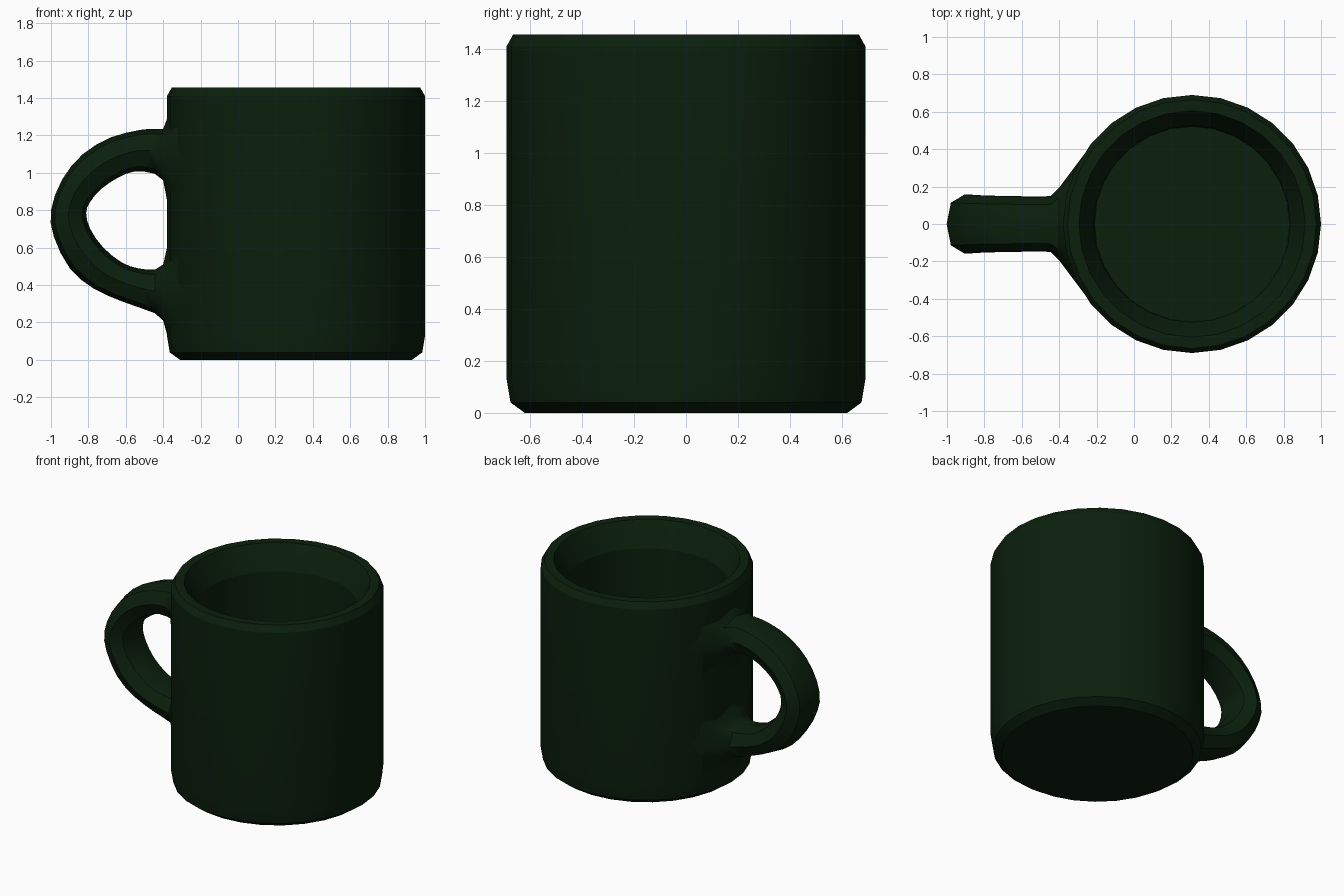
import bpy, bmesh, math
from mathutils import Vector

if "Cube" in bpy.data.objects:
    bpy.data.objects.remove(bpy.data.objects["Cube"])

CX, R, SIDES = 0.31, 0.69, 28

green = bpy.data.materials.new("dark green glaze")
green.diffuse_color = (0.0032, 0.0140, 0.0038, 1)
green.use_nodes = True
green.node_tree.nodes["Principled BSDF"].inputs["Base Color"].default_value = green.diffuse_color


def finish(bm, name, angle):
    bmesh.ops.recalc_face_normals(bm, faces=bm.faces)
    me = bpy.data.meshes.new(name)
    bm.to_mesh(me)
    bm.free()
    me.materials.append(green)
    ob = bpy.data.objects.new(name, me)
    bpy.context.collection.objects.link(ob)
    bpy.ops.object.select_all(action='DESELECT')
    ob.select_set(True)
    bpy.context.view_layer.objects.active = ob
    bpy.ops.object.shade_smooth_by_angle(angle=math.radians(angle))


def loft(bm, rings):
    """Skin closed rings of points and cap both ends."""
    vs = [[bm.verts.new(p) for p in ring] for ring in rings]
    n = len(vs[0])
    for a, b in zip(vs, vs[1:]):
        for i in range(n):
            j = (i + 1) % n
            bm.faces.new((a[i], a[j], b[j], b[i]))
    bm.faces.new(vs[0])
    bm.faces.new(vs[-1])


# Cup: outside wall, rim, sloped inner lip, inside wall and floor (radius, height)
profile = [(0.62, 0), (0.675, 0.04), (0.69, 0.13), (0.69, 1.41), (0.665, 1.455),
           (0.605, 1.455), (0.59, 1.425), (0.525, 1.285), (0.52, 0.12)]
bm = bmesh.new()
loft(bm, [[(CX + r * math.cos(2 * math.pi * i / SIDES),
            r * math.sin(2 * math.pi * i / SIDES), z) for i in range(SIDES)]
          for r, z in profile])
finish(bm, "mug_body", 22)

# Handle: outer edge x, z; inner edge x, z; half width
stations = [
    (-0.400, 1.235, -0.400, 0.96, 0.195),
    (-0.445, 1.235, -0.445, 0.995, 0.148),
    (-0.52, 1.230, -0.55, 1.008, 0.145),
    (-0.68, 1.190, -0.64, 0.975, 0.147),
    (-0.83, 1.100, -0.73, 0.915, 0.150),
    (-0.94, 0.965, -0.79, 0.845, 0.155),
    (-1.00, 0.800, -0.812, 0.785, 0.158),
    (-0.985, 0.660, -0.79, 0.70, 0.158),
    (-0.90, 0.490, -0.72, 0.60, 0.153),
    (-0.77, 0.380, -0.62, 0.52, 0.150),
    (-0.60, 0.305, -0.535, 0.49, 0.148),
    (-0.445, 0.250, -0.445, 0.482, 0.150),
    (-0.400, 0.210, -0.400, 0.51, 0.195),
]
section = [(1, 0), (0.77, 0.72), (0, 1), (-0.77, 0.72),
           (-1, 0), (-0.77, -0.72), (0, -1), (0.77, -0.72)]


def smooth_path(pts):
    """Insert a curved midpoint between the inner stations."""
    p = [Vector(s) for s in pts]
    out = [p[0]]
    for i in range(1, len(p) - 2):
        out += [p[i], (9 * (p[i] + p[i + 1]) - p[i - 1] - p[i + 2]) / 16]
    return out + p[-2:]


def handle_ring(ox, oz, ix, iz, h):
    return [((ox + ix) / 2 + a * (ox - ix) / 2, b * h, (oz + iz) / 2 + a * (oz - iz) / 2)
            for a, b in section]


def flare_ring(oz, iz, h, r=0.685):
    """Spread end of the handle, wrapped onto the cup wall."""
    return [(CX - math.sqrt(r * r - (b * h) ** 2), b * h,
             (oz + iz) / 2 + a * (oz - iz) / 2) for a, b in section]


bm = bmesh.new()
loft(bm, [flare_ring(1.30, 0.83, 0.40)] + [handle_ring(*s) for s in smooth_path(stations)]
     + [flare_ring(0.12, 0.62, 0.40)])
finish(bm, "handle", 40)
